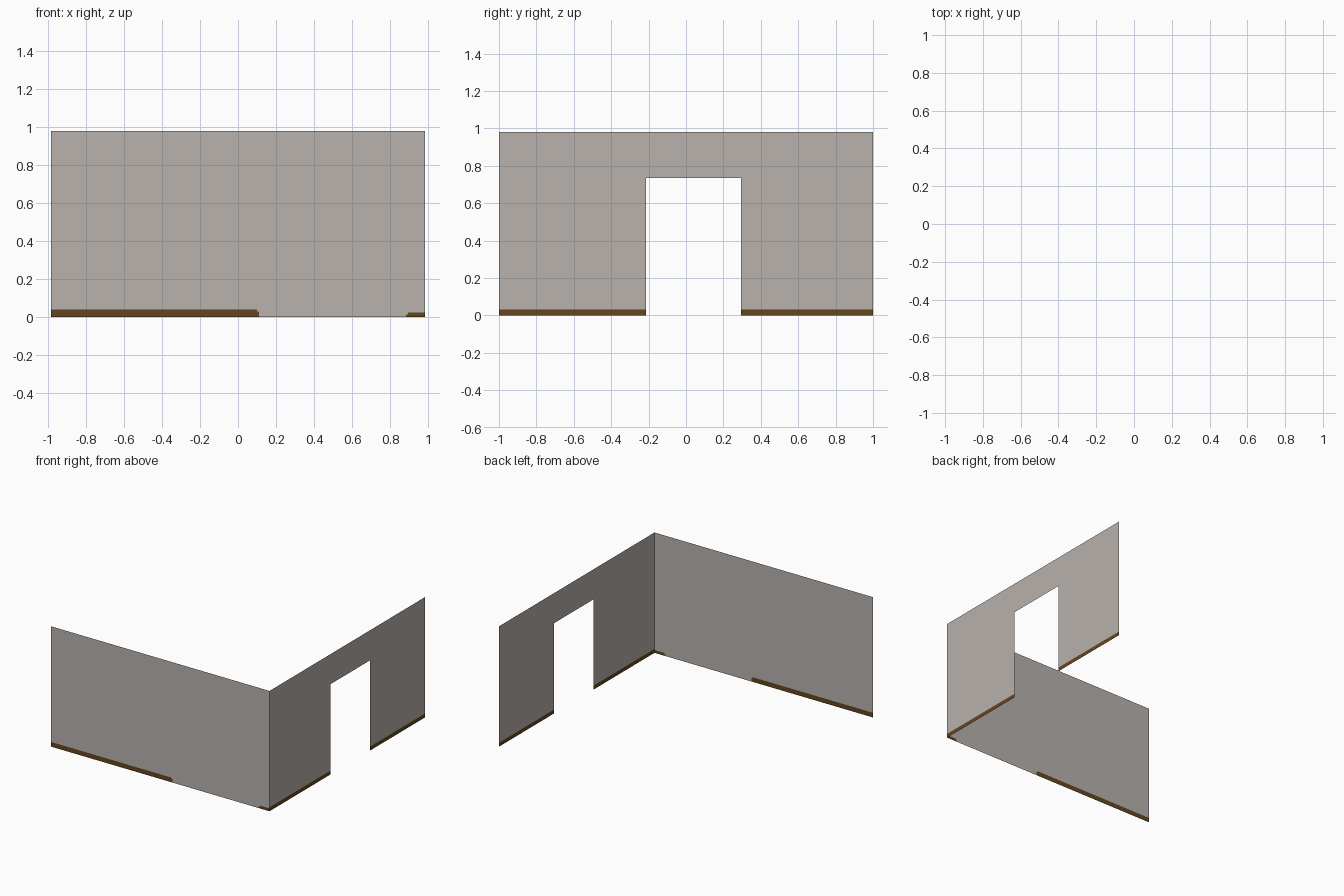
import bpy, bmesh

if "Cube" in bpy.data.objects:
    bpy.data.objects.remove(bpy.data.objects["Cube"])

X, Y, H = 0.984, 1.0, 0.98          # half width, half depth, wall height
DOOR = (-0.214, 0.294, 0.735)       # doorway start, end, top
SKIRT = 0.032                       # skirting height on the door wall


def material(name, rgb):
    m = bpy.data.materials.new(name)
    lin = [(c / 255 / 12.92) if c < 10 else ((c / 255 + 0.055) / 1.055) ** 2.4 for c in rgb]
    m.diffuse_color = (*lin, 1)
    m.use_nodes = True
    m.node_tree.nodes["Principled BSDF"].inputs["Base Color"].default_value = m.diffuse_color
    return m


plaster = material("plaster grey", (184, 178, 173))
wood = material("skirting brown", (101, 69, 33))


def wall(name, us, zs, place, is_hole, is_wood):
    """Single-sheet wall on a grid of cuts; holes left out, skirting coloured by position."""
    bm = bmesh.new()
    grid = {(u, z): bm.verts.new(place(u, z)) for u in us for z in zs}
    for u0, u1 in zip(us, us[1:]):
        for z0, z1 in zip(zs, zs[1:]):
            u, z = (u0 + u1) / 2, (z0 + z1) / 2
            if not is_hole(u, z):
                f = bm.faces.new([grid[p] for p in ((u0, z0), (u1, z0), (u1, z1), (u0, z1))])
                f.material_index = int(is_wood(u, z))
    bmesh.ops.delete(bm, geom=[v for v in bm.verts if not v.link_faces], context='VERTS')
    me = bpy.data.meshes.new(name)
    bm.to_mesh(me)
    bm.free()
    me.materials.append(plaster)
    me.materials.append(wood)
    bpy.context.collection.objects.link(bpy.data.objects.new(name, me))


# Front wall: skirting at both ends with small stepped corners
def front_skirting(u, z):
    return ((u < 0.10 and z < 0.038) or (u < 0.11 and z < 0.028)
            or (u > 0.895 and z < 0.023) or (u > 0.885 and z < 0.012))


wall("front_wall", [-X, 0.10, 0.11, 0.885, 0.895, X],
     [0, 0.012, 0.023, 0.028, 0.038, H],
     lambda u, z: (u, -Y, z), lambda u, z: False, front_skirting)

# Right wall: doorway with skirting on both sides
wall("door_wall", [-Y, DOOR[0], DOOR[1], Y], [0, SKIRT, DOOR[2], H],
     lambda u, z: (X, u, z),
     lambda u, z: DOOR[0] < u < DOOR[1] and z < DOOR[2],
     lambda u, z: z < SKIRT)
